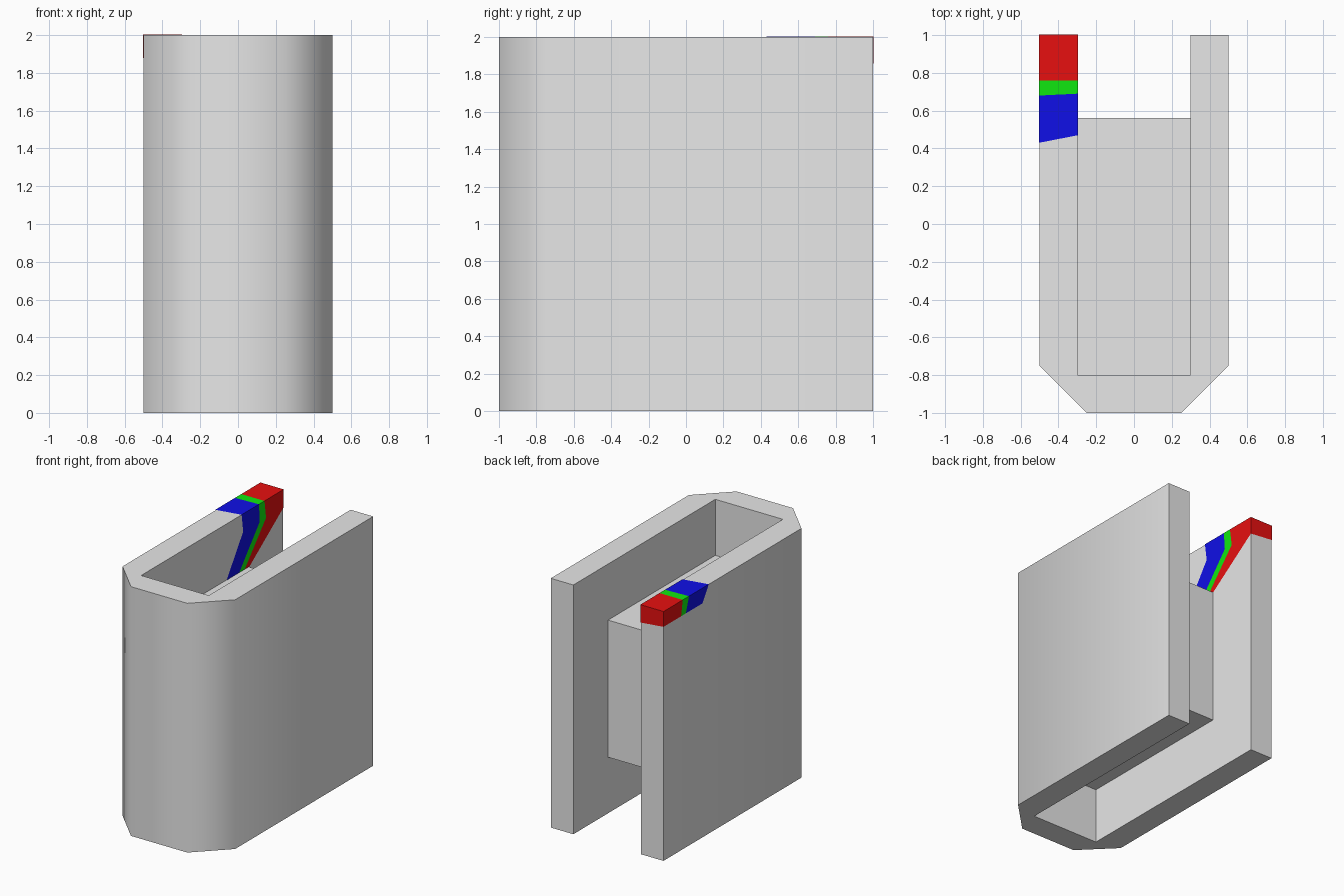
import bpy, bmesh, math

if "Cube" in bpy.data.objects:
    bpy.data.objects.remove(bpy.data.objects["Cube"])


def material(name, rgb):
    m = bpy.data.materials.new(name)
    m.diffuse_color = (*rgb, 1)
    m.use_nodes = True
    m.node_tree.nodes["Principled BSDF"].inputs["Base Color"].default_value = m.diffuse_color
    return m


grey = material("light_grey", (0.8, 0.8, 0.8))
red = material("red", (0.8, 0.005, 0.005))
green = material("green", (0.005, 0.8, 0.005))
blue = material("blue", (0.005, 0.005, 0.8))


def make_object(name, bm, mat):
    bmesh.ops.recalc_face_normals(bm, faces=bm.faces)
    mesh = bpy.data.meshes.new(name)
    bm.to_mesh(mesh)
    bm.free()
    mesh.materials.append(mat)
    ob = bpy.data.objects.new(name, mesh)
    bpy.context.collection.objects.link(ob)
    return ob


def extrude_profile(name, points, z0, z1, mat):
    bm = bmesh.new()
    face = bm.faces.new([bm.verts.new((x, y, z0)) for x, y in points])
    ext = bmesh.ops.extrude_face_region(bm, geom=[face])
    for v in ext["geom"]:
        if isinstance(v, bmesh.types.BMVert):
            v.co.z = z1
    return make_object(name, bm, mat)


# U-shaped housing with two chamfered front corners
half = [(0.3, -0.8), (0.3, 1), (0.5, 1), (0.5, -0.75), (0.25, -1)]
profile = half + [(-x, y) for x, y in reversed(half)]
housing = extrude_profile("housing", profile, 0, 2, grey)
bpy.context.view_layer.objects.active = housing
housing.select_set(True)
bpy.ops.object.shade_smooth_by_angle(angle=math.radians(50))

# Block held between the two walls
extrude_profile("inner_block", [(-0.3, -0.8), (0.3, -0.8), (0.3, 0.56), (-0.3, 0.56)],
                0.45, 1.55, grey)

# Painted stripes folded over the left wall: outside, top, then down the inside
E = 0.003
section = [(-0.5 - E, 1.88), (-0.5 - E, 2 + E), (-0.3 + E, 2 + E),
           (-0.3 + E, 1.86), (-0.3 + E, 1.55)]


def stripe(name, mat, spans, back=False):
    bm = bmesh.new()
    rows = [[bm.verts.new((x, y, z)) for y in span]
            for (x, z), span in zip(section, spans)]
    for a, b in zip(rows, rows[1:]):
        bm.faces.new((a[0], a[1], b[1], b[0]))
    if back:  # end of the wall
        bm.faces.new([r[1] for r in rows[:4]])
    # outward normals: the sheet wraps around the wall
    return make_object(name, bm, mat)


stripe("blue_stripe", blue,
       [(0.51, 0.72), (0.43, 0.68), (0.47, 0.69), (0.49, 0.70), (0.28, 0.44)])
stripe("green_stripe", green,
       [(0.72, 0.78), (0.68, 0.76), (0.69, 0.76), (0.70, 0.78), (0.44, 0.51)])
stripe("red_stripe", red,
       [(0.78, 1 + E), (0.76, 1 + E), (0.76, 1 + E), (0.78, 1 + E), (0.51, 0.57)],
       back=True)
